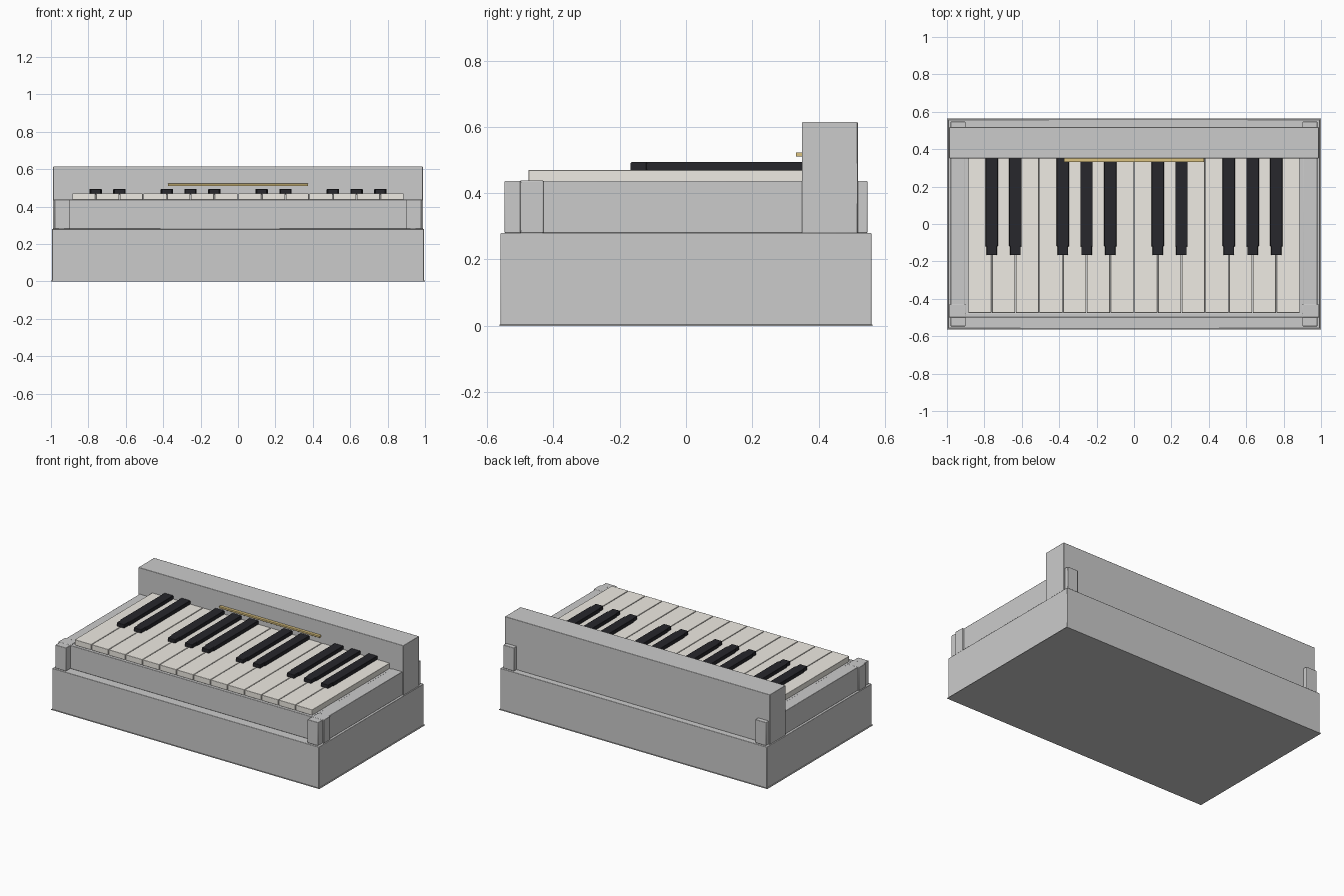
import bpy

if "Cube" in bpy.data.objects:
    bpy.data.objects.remove(bpy.data.objects["Cube"])


def material(name, color):
    m = bpy.data.materials.new(name)
    m.diffuse_color = (*color, 1)
    m.use_nodes = True
    m.node_tree.nodes["Principled BSDF"].inputs["Base Color"].default_value = m.diffuse_color
    return m


ivory = material("ivory", (0.86, 0.83, 0.77))
ebony = material("ebony", (0.02, 0.02, 0.025))
brass = material("brass", (0.72, 0.55, 0.22))


def box(name, x, y, z, mat=None, bevel=0.003):
    """Box from (min, max) ranges, with a small edge bevel."""
    bpy.ops.mesh.primitive_cube_add(size=1)
    ob = bpy.context.object
    ob.name = name
    for v in ob.data.vertices:
        for i, (lo, hi) in enumerate((x, y, z)):
            v.co[i] = lo if v.co[i] < 0 else hi
    if mat:
        ob.data.materials.append(mat)
    if bevel:
        mod = ob.modifiers.new("bevel", "BEVEL")
        mod.width = bevel
        mod.segments = 2
        bpy.ops.object.shade_smooth_by_angle()
    return ob


def side_range(s, a, b):
    return (a, b) if s > 0 else (-b, -a)


CASE_Z = (0.28, 0.437)
KEY_BACK = 0.355

# Plinth with a thin sole
box("sole", (-1, 1), (-0.563, 0.563), (0, 0.004), bevel=0)
box("plinth", (-0.994, 0.994), (-0.559, 0.559), (0.002, 0.28))

# Keyboard case: bed, rails and back panel
box("key_bed", (-0.91, 0.91), (-0.49, 0.36), (0.278, 0.434), bevel=0)
box("front_rail", (-0.91, 0.91), (-0.5, -0.478), CASE_Z)
box("back_panel", (-0.988, 0.988), (0.35, 0.518), (0.278, 0.615))

# Side rails and corner trim
for s in (-1, 1):
    tag = "left" if s < 0 else "right"
    box("side_rail_" + tag, side_range(s, 0.903, 0.98), (-0.5, 0.36), CASE_Z)
    box("front_post_" + tag, side_range(s, 0.9, 0.98), (-0.547, -0.49), CASE_Z)
    box("side_post_" + tag, side_range(s, 0.9, 0.99), (-0.5, -0.43), (0.28, 0.438))
    box("back_post_" + tag, side_range(s, 0.9, 0.98), (0.5, 0.547), CASE_Z)

# Fourteen white keys
PITCH = 0.1268
for i in range(14):
    x = (i - 7) * PITCH
    box(f"white_key_{i + 1}", (x + 0.002, x + PITCH - 0.002),
        (-0.475, KEY_BACK), (0.433, 0.47), ivory, 0.002)

# Black keys with a narrower nose
for n, k in enumerate((-6, -5, -3, -2, -1, 1, 2, 4, 5, 6)):
    x = k * PITCH
    box(f"black_key_{n + 1}", (x - 0.033, x + 0.033), (-0.12, KEY_BACK),
        (0.465, 0.494), ebony)
    box(f"black_key_nose_{n + 1}", (x - 0.028, x + 0.028), (-0.167, -0.11),
        (0.465, 0.4935), ebony)

# Brass strip on the back panel
box("brass_strip", (-0.375, 0.375), (0.331, 0.352), (0.51, 0.523), brass, 0.002)
